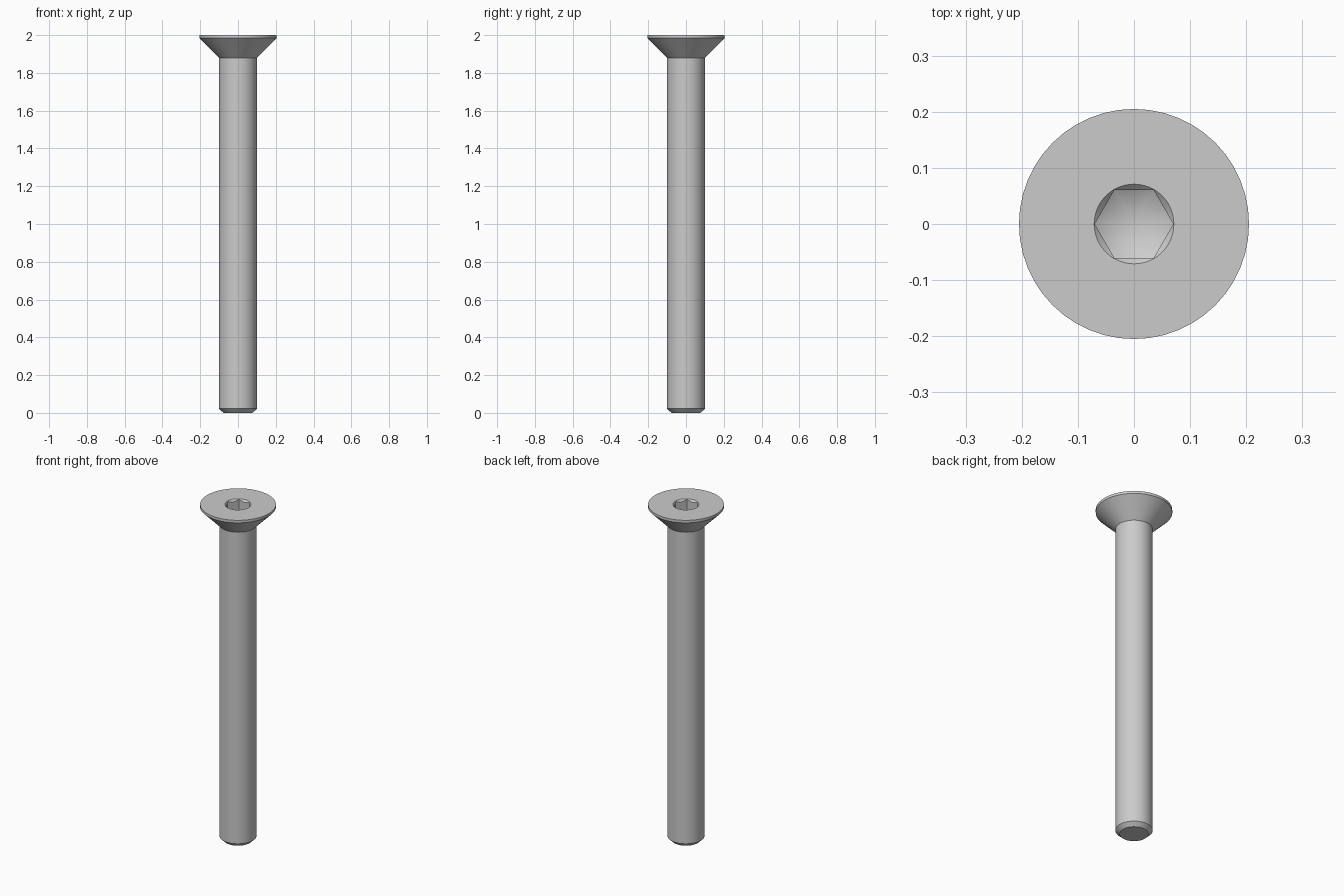
import bpy, bmesh
from math import pi, cos, sin, radians

cube = bpy.data.objects.get("Cube")
if cube:
    bpy.data.objects.remove(cube, do_unlink=True)

SEGMENTS = 48          # multiple of 6, so the hexagon corners fall on vertices
TOP = 2.0
SOCKET_RADIUS = 0.07   # hexagon corner radius
SOCKET_FLOOR = 1.925

steel = bpy.data.materials.new("grey steel")
steel.use_nodes = True
colour = (0.6, 0.6, 0.6, 1)
steel.diffuse_color = colour
steel.node_tree.nodes["Principled BSDF"].inputs["Base Color"].default_value = colour


def hex_radius(angle):
    """Distance from the axis to the hexagon, with corners on the x axis."""
    return SOCKET_RADIUS * cos(pi / 6) / cos(angle % (pi / 3) - pi / 6)


def circle(radius, z):
    return lambda angle: (radius, z)


def socket_rim(angle):
    # where the 45 degree lead-in cone meets the hexagon walls
    r = hex_radius(angle)
    return r, TOP - 0.001 - (SOCKET_RADIUS - r)


def socket_base(angle):
    # where the walls meet the conical drill-point floor
    r = hex_radius(angle)
    return r, SOCKET_FLOOR - (SOCKET_RADIUS - r) * 0.58


# Rings from the shank tip, up the outside, then down into the socket
rings = [
    circle(0.077, 0), circle(0.1, 0.022),            # tip chamfer
    circle(0.1, 1.88), circle(0.205, 1.985),         # shank and countersunk cone
    circle(0.205, TOP), circle(0.071, TOP),          # head edge and top
    socket_rim, socket_base,
]

bm = bmesh.new()
angles = [2 * pi * i / SEGMENTS for i in range(SEGMENTS)]
loops = []
for ring in rings:
    loop = []
    for a in angles:
        r, z = ring(a)
        loop.append(bm.verts.new((r * cos(a), r * sin(a), z)))
    loops.append(loop)

for low, high in zip(loops, loops[1:]):
    for i in range(SEGMENTS):
        j = (i + 1) % SEGMENTS
        bm.faces.new((low[i], low[j], high[j], high[i]))

# Flat end of the shank and pointed socket floor
bm.faces.new(loops[0][::-1])
point = bm.verts.new((0, 0, SOCKET_FLOOR - SOCKET_RADIUS * 0.58))
for i in range(SEGMENTS):
    bm.faces.new((loops[-1][i], loops[-1][(i + 1) % SEGMENTS], point))

mesh = bpy.data.meshes.new("countersunk_screw")
bm.to_mesh(mesh)
bm.free()
mesh.materials.append(steel)
screw = bpy.data.objects.new("countersunk_screw", mesh)
bpy.context.collection.objects.link(screw)
bpy.context.view_layer.objects.active = screw
screw.select_set(True)
bpy.ops.object.shade_smooth_by_angle(angle=radians(25))
